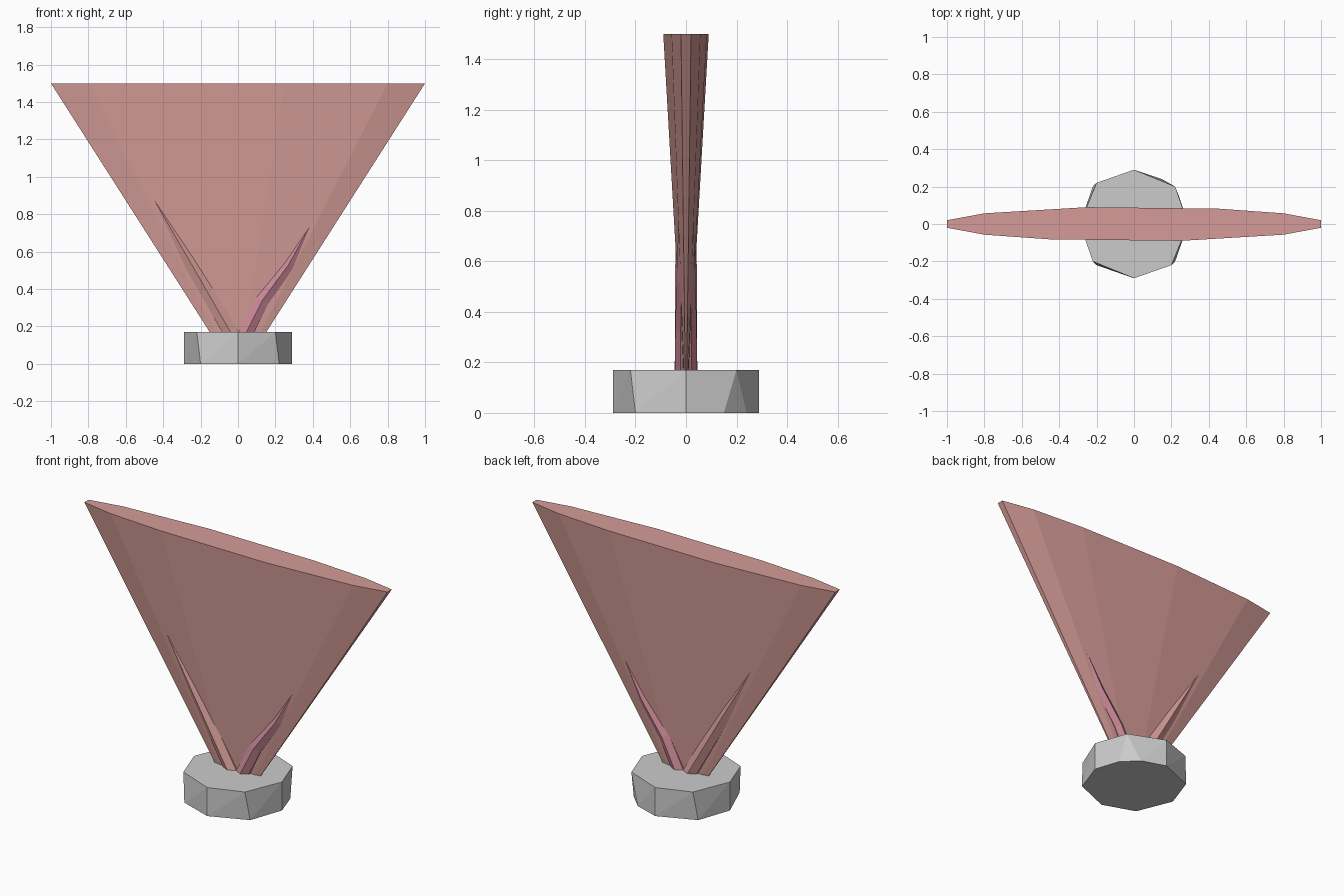
import bpy, bmesh, math
from mathutils import Vector

if "Cube" in bpy.data.objects:
    bpy.data.objects.remove(bpy.data.objects["Cube"])


def material(name, rgb):
    m = bpy.data.materials.new(name)
    m.diffuse_color = (*rgb, 1)
    m.use_nodes = True
    m.node_tree.nodes["Principled BSDF"].inputs["Base Color"].default_value = m.diffuse_color
    return m


def hull(name, points, mat=None):
    """Flat-faced convex solid around a set of points."""
    bm = bmesh.new()
    for p in points:
        bm.verts.new(p)
    bmesh.ops.convex_hull(bm, input=bm.verts)
    bmesh.ops.dissolve_limit(bm, angle_limit=math.radians(1),
                             verts=bm.verts, edges=bm.edges)
    bmesh.ops.recalc_face_normals(bm, faces=bm.faces)
    me = bpy.data.meshes.new(name)
    bm.to_mesh(me)
    bm.free()
    ob = bpy.data.objects.new(name, me)
    bpy.context.collection.objects.link(ob)
    if mat:
        me.materials.append(mat)
    return ob


def loft(name, rings, mat):
    """Skin a list of equal rings and cap both ends."""
    n = len(rings[0])
    verts = [p for ring in rings for p in ring]
    faces = [(k * n + i, k * n + (i + 1) % n, (k + 1) * n + (i + 1) % n, (k + 1) * n + i)
             for k in range(len(rings) - 1) for i in range(n)]
    faces += [tuple(reversed(range(n))), tuple(range(len(verts) - n, len(verts)))]
    me = bpy.data.meshes.new(name)
    me.from_pydata(verts, [], faces)
    bm = bmesh.new()
    bm.from_mesh(me)
    bmesh.ops.recalc_face_normals(bm, faces=bm.faces)
    bm.to_mesh(me)
    bm.free()
    me.materials.append(mat)
    ob = bpy.data.objects.new(name, me)
    bpy.context.collection.objects.link(ob)
    return ob


def branch(name, path, radii, sides, mat):
    """Faceted tube along a path lying in the fan's plane."""
    pts = [Vector((x, 0, z)) for x, z in path]
    rings = []
    for i, p in enumerate(pts):
        t = (pts[min(i + 1, len(pts) - 1)] - pts[max(i - 1, 0)]).normalized()
        side = Vector((t.z, 0, -t.x))
        ring = []
        for k in range(sides):
            a = math.tau * (k + 0.5) / sides
            ring.append(p + radii[i] * (math.cos(a) * side + math.sin(a) * Vector((0, 1, 0))))
        rings.append(ring)
    return loft(name, rings, mat)


fan_pink = material("fan_pink", (0.66, 0.33, 0.31))
stem_rose = material("stem_rose", (0.60, 0.25, 0.31))

# rock base: chipped octagon
top = [(0, -.29), (.2, -.22), (.29, 0), (.22, .2), (0, .29), (-.2, .22), (-.29, 0), (-.22, -.2)]
bottom = [(0, -.29), (.22, -.2), (.29, 0), (.24, .15), (.15, .24), (0, .29), (-.22, .2),
          (-.29, 0), (-.2, -.22)]
hull("rock_base", [(x, y, .17) for x, y in top] + [(x, y, 0) for x, y in bottom])

# fan blade: thin flattened cone, half a rim turned round to make the other half
half = [(-1, -.02), (-.8, -.057), (-.45, -.082), (.25, -.09), (.8, -.057), (1, -.02)]
rim = half + [(-x, -y) for x, y in half]
loft("fan_blade", [[(x * s, y * s, z) for x, y in rim] for s, z in ((.10, .09), (1, 1.5))],
     fan_pink)

# stems buried in the blade, breaking its surface near the base
branch("left_stem", [(0, .1), (-.27, .57), (-.52, 1.0)], [.045, .043, .034], 6, fan_pink)
branch("right_stem", [(.01, .1), (.13, .34), (.27, .53), (.42, .8)], [.045, .042, .038, .028], 6,
       stem_rose)
